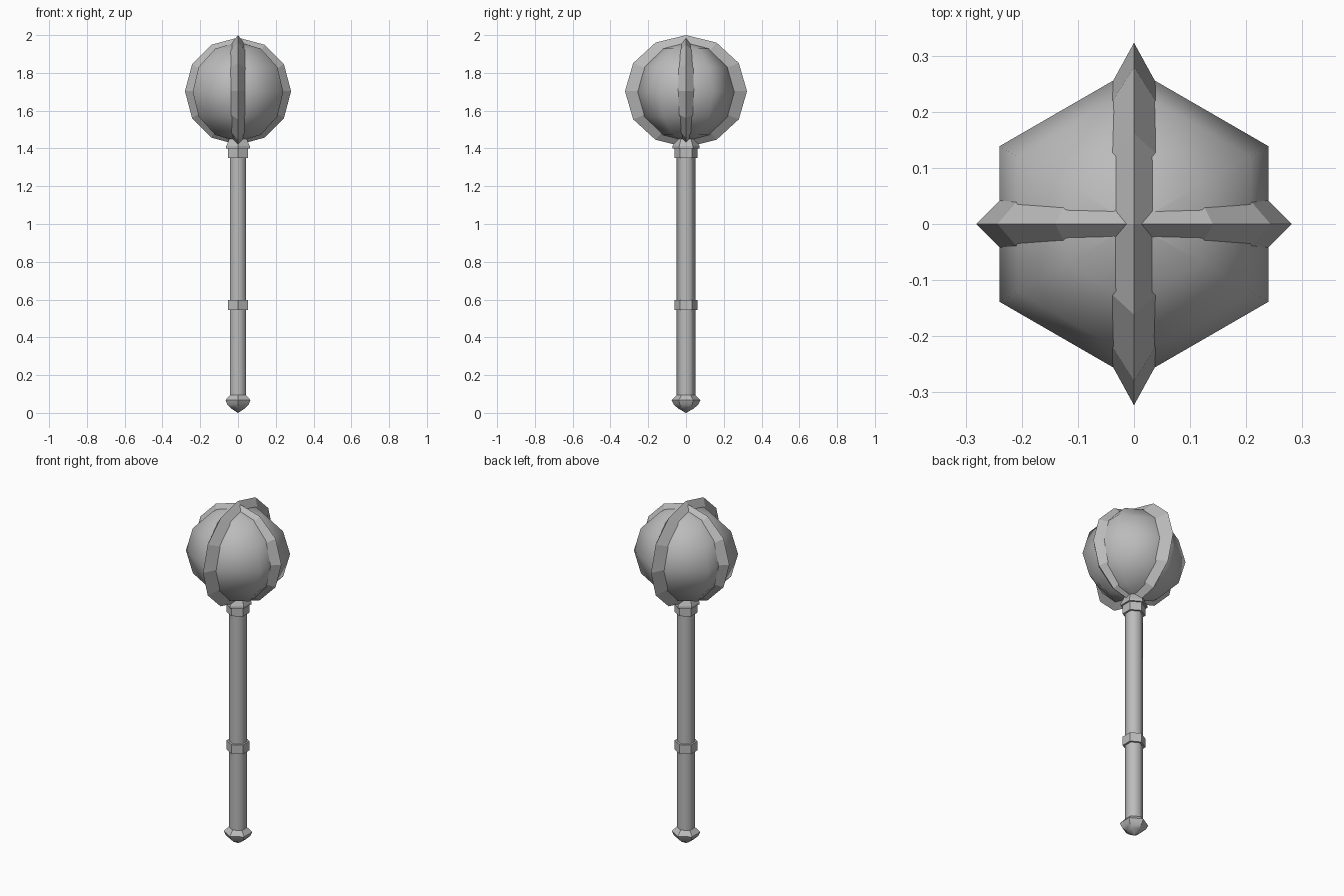
import bpy, bmesh
from math import cos, sin, pi, radians

cube = bpy.data.objects.get("Cube")
if cube:
    bpy.data.objects.remove(cube, do_unlink=True)

steel = bpy.data.materials.new("grey steel")
steel.use_nodes = True
steel.diffuse_color = (0.5, 0.5, 0.5, 1)
steel.node_tree.nodes["Principled BSDF"].inputs["Base Color"].default_value = (0.5, 0.5, 0.5, 1)


def finish(name, bm, smooth_angle=None):
    bmesh.ops.remove_doubles(bm, verts=bm.verts, dist=1e-5)
    bmesh.ops.recalc_face_normals(bm, faces=bm.faces)
    mesh = bpy.data.meshes.new(name)
    bm.to_mesh(mesh)
    bm.free()
    mesh.materials.append(steel)
    obj = bpy.data.objects.new(name, mesh)
    bpy.context.collection.objects.link(obj)
    if smooth_angle:
        bpy.ops.object.select_all(action="DESELECT")
        obj.select_set(True)
        bpy.context.view_layer.objects.active = obj
        bpy.ops.object.shade_smooth_by_angle(angle=radians(smooth_angle))
    return obj


def skin(bm, rings):
    """Join successive rings of points with quads."""
    loops = [[bm.verts.new(p) for p in ring] for ring in rings]
    count = len(loops[0])
    for a, b in zip(loops, loops[1:]):
        for i in range(count):
            j = (i + 1) % count
            bm.faces.new((a[i], a[j], b[j], b[i]))
    return loops


def hex_lathe(name, profile, smooth_angle=None):
    """Six-sided turned part with corners on the y axis; profile is (radius, z)."""
    bm = bmesh.new()
    angles = [pi / 2 + i * pi / 3 for i in range(6)]
    loops = skin(bm, [[(r * cos(a), r * sin(a), z) for a in angles] for r, z in profile])
    bm.faces.new(loops[0])
    bm.faces.new(loops[-1])
    return finish(name, bm, smooth_angle)


def flange(name, along_x, rim, inner):
    """Twelve-sided blade ring with a knife edge; rim is (horizontal, vertical) radius."""
    bm = bmesh.new()

    def ring(h, v, offset):
        points = []
        for i in range(12):
            a = i * pi / 6
            u, z = h * cos(a), 1.703 + v * sin(a)
            points.append((u, offset, z) if along_x else (offset, u, z))
        return points

    half = 0.045
    core = inner - 0.06
    skin(bm, [ring(core, core, 0), ring(inner, inner, -half), ring(*rim, 0),
              ring(inner, inner, half), ring(core, core, 0)])
    return finish(name, bm)


# Handle with its pommel and rings
hex_lathe("shaft", [(0.049, 0.06), (0.049, 1.46)], 65)
hex_lathe("pommel", [(0.001, 0), (0.042, 0.024), (0.066, 0.045), (0.076, 0.068), (0.048, 0.095)], 35)
for name, low, high in (("grip_ring", 0.545, 0.598), ("upper_ring", 1.35, 1.405)):
    hex_lathe(name, [(0.061, low), (0.061, high)])
hex_lathe("head_collar", [(0.072, 1.4), (0.072, 1.412), (0.046, 1.465)])

# Rounded six-sided head
steps = [radians(-89.8 + i * 179.6 / 6) for i in range(7)]
hex_lathe("head", [(0.277 * cos(t), 1.7 + 0.264 * sin(t)) for t in steps], 70)

# Two crossing blade rings
flange("front_back_flange", False, (0.323, 0.297), 0.241)
flange("side_flange", True, (0.281, 0.284), 0.236)
